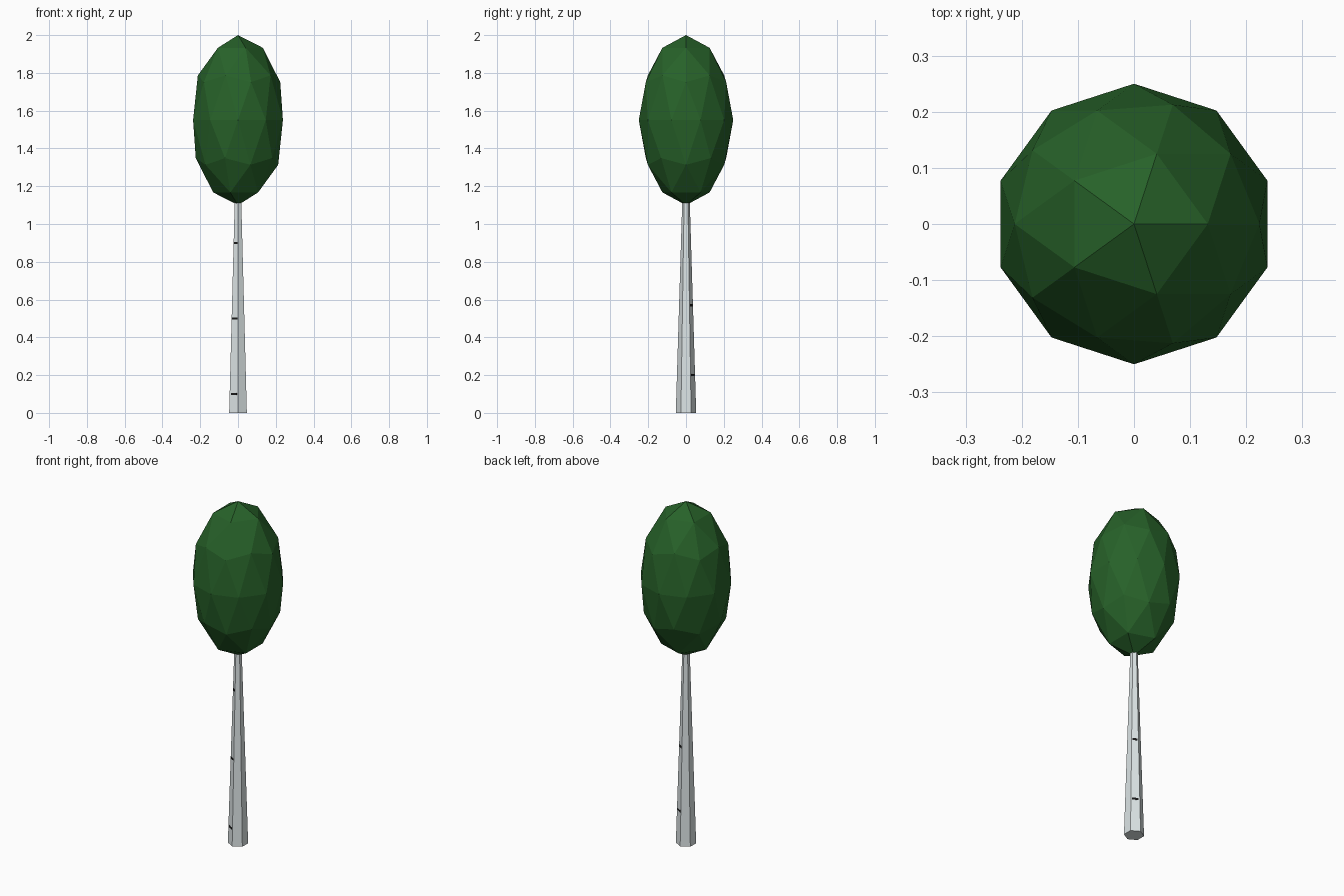
import bpy
import math

if "Cube" in bpy.data.objects:
    bpy.data.objects.remove(bpy.data.objects["Cube"])


def material(name, rgb):
    m = bpy.data.materials.new(name)
    m.diffuse_color = (*rgb, 1)
    m.use_nodes = True
    m.node_tree.nodes["Principled BSDF"].inputs["Base Color"].default_value = m.diffuse_color
    return m


leaf = material("leaf_green", (0.02, 0.12, 0.022))
bark = material("pale_bark", (0.72, 0.78, 0.79))
dark = material("dark_bark_mark", (0.01, 0.01, 0.01))

R_BASE, R_TOP, TRUNK_H = 0.054, 0.02, 1.12

# Crown: stretched low-poly ball
bpy.ops.mesh.primitive_ico_sphere_add(subdivisions=2, radius=1, location=(0, 0, 1.55))
crown = bpy.context.object
crown.name = "crown"
crown.scale = (0.25, 0.25, 0.45)
crown.data.materials.append(leaf)

# Trunk: tapered six-sided column
bpy.ops.mesh.primitive_cone_add(vertices=6, radius1=R_BASE, radius2=R_TOP,
                                depth=TRUNK_H, location=(0, 0, TRUNK_H / 2))
trunk = bpy.context.object
trunk.name = "trunk"
trunk.data.materials.append(bark)


# Bark marks: thin dark strips lying on a trunk side
def bark_mark(z, azimuth, width, height=0.012):
    a = math.radians(azimuth)
    r = (R_BASE + (R_TOP - R_BASE) * z / TRUNK_H) * math.cos(math.pi / 6)
    bpy.ops.mesh.primitive_cube_add(size=1, rotation=(0, 0, a),
                                    location=(r * math.cos(a), r * math.sin(a), z))
    mark = bpy.context.object
    mark.name = "bark_mark"
    mark.scale = (0.002, width, height)
    mark.data.materials.append(dark)


for z, width in ((0.1, 0.036), (0.5, 0.032), (0.9, 0.022)):
    bark_mark(z, 240, width)
for z, width in ((0.2, 0.036), (0.57, 0.028)):
    bark_mark(z, 60, width)
